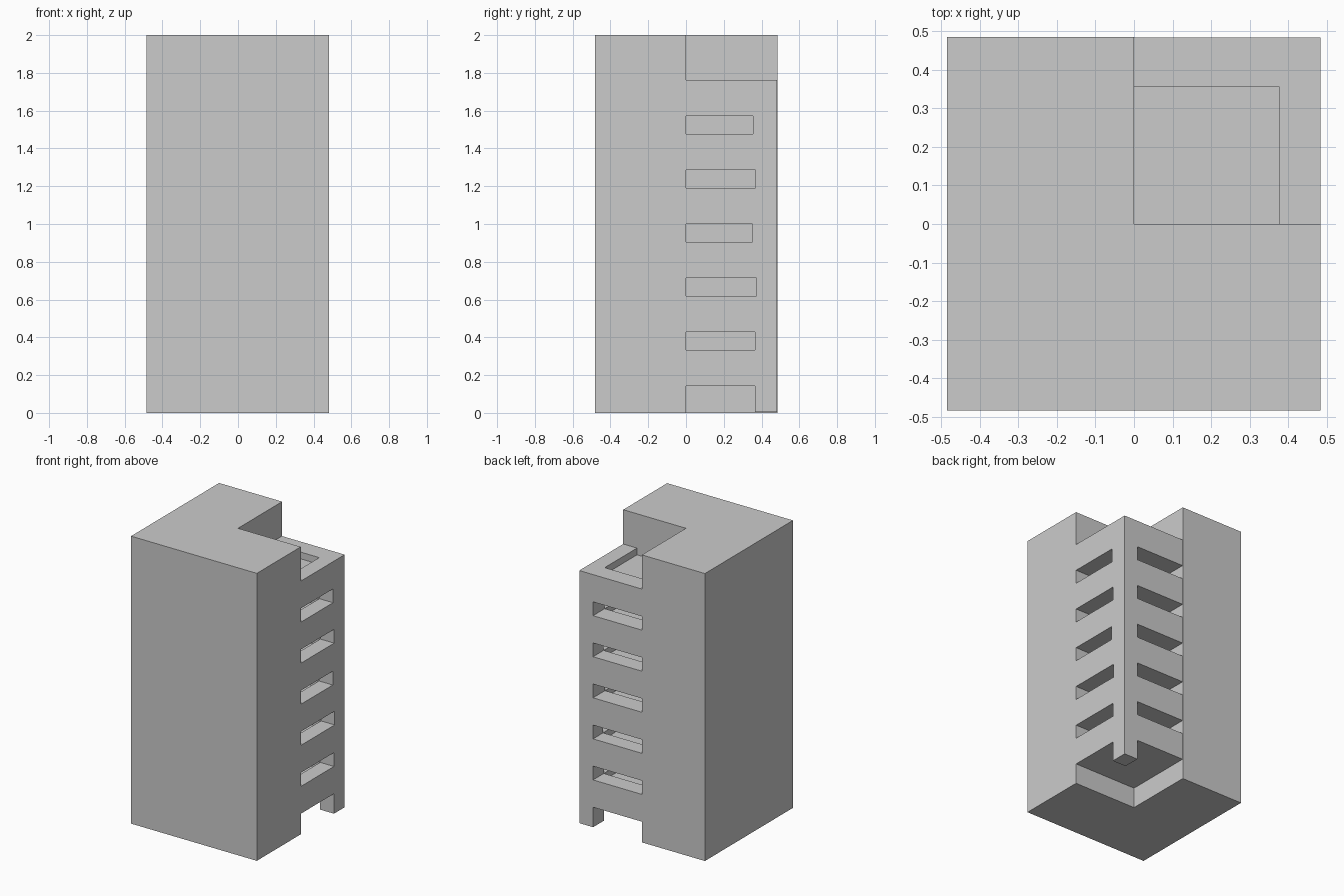
import bpy, bmesh

if "Cube" in bpy.data.objects:
    bpy.data.objects.remove(bpy.data.objects["Cube"])

W, E = 0.485, 0.483          # half widths of the main body and of the open corner
H = 2 / 7                    # storey height
RAIL = 0.047                 # parapet height
IX = 0.377                   # inner x face of parapets and posts


def prism(name, pts, z0, z1):
    """Extrude a flat outline (counter-clockwise) from z0 to z1."""
    bm = bmesh.new()
    face = bm.faces.new([bm.verts.new((x, y, z0)) for x, y in pts])
    ext = bmesh.ops.extrude_face_region(bm, geom=[face])
    for v in ext["geom"]:
        if isinstance(v, bmesh.types.BMVert):
            v.co.z = z1
    bmesh.ops.recalc_face_normals(bm, faces=bm.faces)
    me = bpy.data.meshes.new(name)
    bm.to_mesh(me)
    bm.free()
    ob = bpy.data.objects.new(name, me)
    bpy.context.collection.objects.link(ob)
    return ob


def rect(x0, y0, x1, y1):
    return [(x0, y0), (x1, y0), (x1, y1), (x0, y1)]


# Solid L-shaped tower body
prism("tower_body", [(-W, -E), (E, -E), (E, 0), (0, 0), (0, W), (-W, W)], 0, 2)

# Open corner: inner y face of the parapet and post for each storey
inner_y = [0.365, 0.365, 0.373, 0.352, 0.367, 0.355, 0.355]
for k, iy in enumerate(inner_y):
    floor = k * H
    if k > 0:
        # Floor slab and the parapet around its two outer sides
        prism(f"floor_slab_{k}", rect(0, 0, E, E), floor - H / 2, floor)
        prism(f"parapet_{k}", [(IX, 0), (E, 0), (E, E), (0, E), (0, iy), (IX, iy)],
              floor, floor + RAIL)
    if k < 6:
        # Corner post through the opening
        base = floor + RAIL if k > 0 else 0.004
        prism(f"corner_post_{k}", rect(IX, iy, E, E), base, floor + H / 2)
